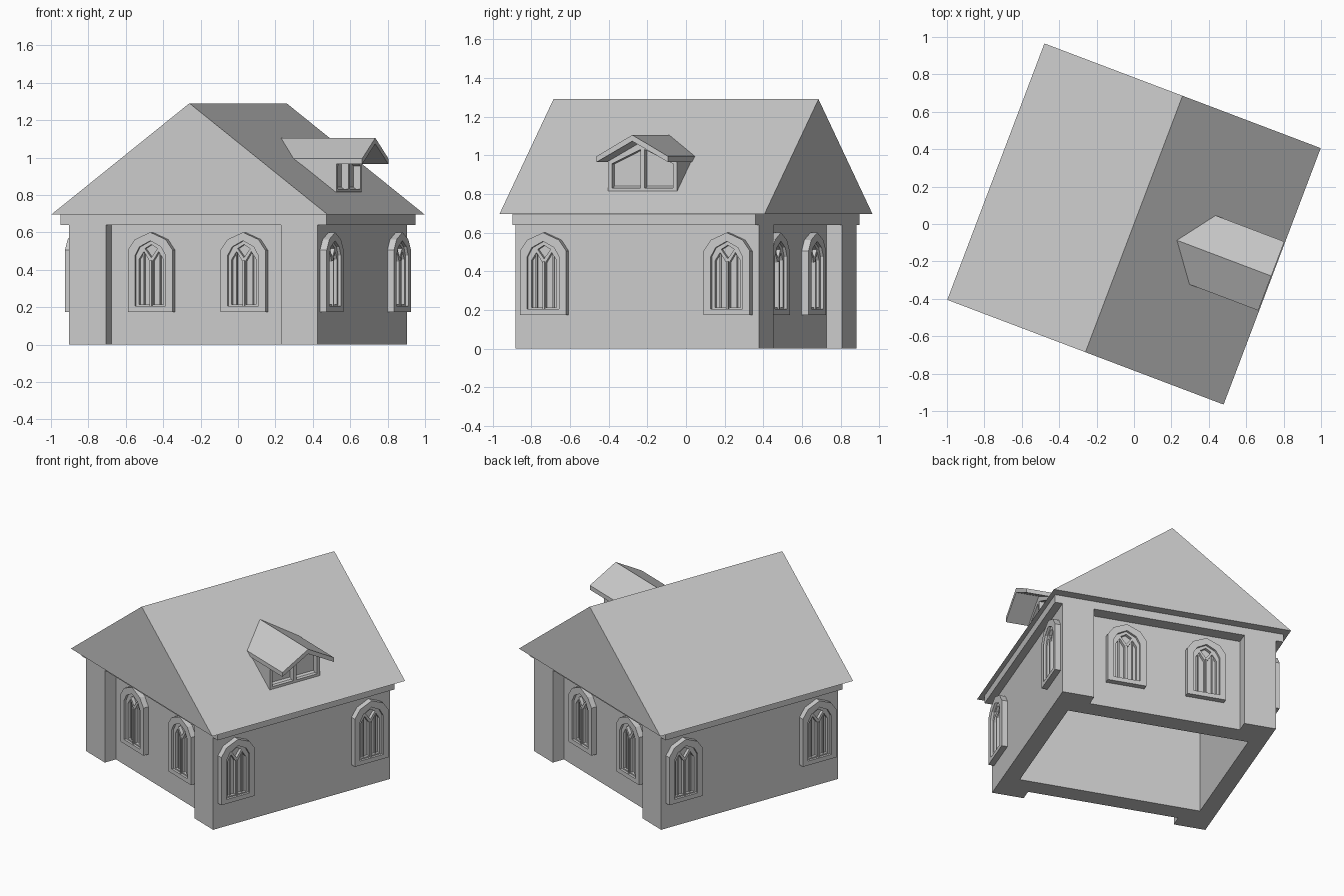
import bpy, bmesh, math
from mathutils import Matrix, Vector

if "Cube" in bpy.data.objects:
    bpy.data.objects.remove(bpy.data.objects["Cube"])

TURN = Matrix.Rotation(math.radians(-20.75), 4, 'Z')


def extrude(name, loops, depth, mat=Matrix()):
    """Extrude an outline (first loop) with optional holes along local z."""
    bm = bmesh.new()
    edges = []
    for pts in loops:
        vs = [bm.verts.new((x, y, 0)) for x, y in pts]
        edges += [bm.edges.new((vs[i - 1], vs[i])) for i in range(len(vs))]
    if len(loops) == 1:
        bm.faces.new(vs)
    else:
        bmesh.ops.triangle_fill(bm, edges=edges, use_beauty=True, normal=(0, 0, 1))
    ext = bmesh.ops.extrude_face_region(bm, geom=bm.faces[:], use_keep_orig=True)
    bmesh.ops.translate(bm, vec=(0, 0, depth),
                        verts=[g for g in ext["geom"] if isinstance(g, bmesh.types.BMVert)])
    bmesh.ops.recalc_face_normals(bm, faces=bm.faces[:])
    bm.transform(TURN @ mat)
    me = bpy.data.meshes.new(name)
    bm.to_mesh(me)
    bm.free()
    ob = bpy.data.objects.new(name, me)
    bpy.context.collection.objects.link(ob)
    return ob


def facing(angle, dist, side=0, z=0):
    """Local x = along wall, y = up, z = outward; angle 0 faces front."""
    return (Matrix.Rotation(math.radians(angle), 4, 'Z')
            @ Matrix.Translation((side, -dist, z))
            @ Matrix.Rotation(math.pi / 2, 4, 'X'))


def rect(x0, x1, y0, y1):
    return [(x0, y0), (x1, y0), (x1, y1), (x0, y1)]


def mirror(half):
    """Close a right-hand half outline by mirroring in x."""
    return half + [(-x, y) for x, y in reversed(half) if x > 1e-6]


def bar(a, b, w):
    a, b = Vector(a), Vector(b)
    n = (b - a).normalized().orthogonal() * w / 2
    return [tuple(p) for p in (a - n, b - n, b + n, a + n)]


# Walls: flush corner pilasters, recessed middles on the gable sides
U, V, REC, PIL = 0.71, 0.673, 0.588, 0.50
top = [(U, V), (PIL, V), (PIL, REC)]
right_half = [(PIL, -REC), (PIL, -V), (U, -V)] + top
hole = rect(-0.60, 0.60, -0.46, 0.46)
extrude("walls", [mirror(right_half), hole], 0.64)

# Cornice band below the eaves
extrude("cornice", [rect(-0.76, 0.76, -V, V), hole], 0.055, Matrix.Translation((0, 0, 0.64)))

# Gabled main roof
extrude("main_roof", [[(-0.79, 0.695), (0.79, 0.695), (0, 1.29)]], 1.466, facing(0, -0.733))


# Pointed windows
def window(mat):
    outer = mirror([(0.128, 0.175), (0.128, 0.505), (0.088, 0.562), (0, 0.60)])
    inner = mirror([(0.088, 0.205), (0.088, 0.475), (0.062, 0.522), (0, 0.555)])
    extrude("window_frame", [outer, inner], 0.038, mat)
    lancet = [(0.009, 0.213), (0.070, 0.213), (0.070, 0.455), (0.042, 0.497), (0.009, 0.445)]
    eye = mirror([(0, 0.465), (0.036, 0.513), (0, 0.535)])
    sash = mirror([(0.090, 0.20), (0.090, 0.476), (0.063, 0.524), (0, 0.557)])
    extrude("window_tracery", [sash, lancet, [(-x, y) for x, y in lancet], eye], 0.022, mat)
    for s in (-1, 1):
        extrude("window_mullion", [bar((s * 0.046, 0.21), (s * 0.046, 0.49), 0.008)], 0.012, mat)
    extrude("center_mullion", [rect(-0.006, 0.006, 0.205, 0.45)], 0.03, mat)


for angle in (0, 180):
    for s in (-0.265, 0.265):
        window(facing(angle, REC, s))
for angle in (90, -90):
    for s in (-0.508, 0.508):
        window(facing(angle, U, s))

# Dormer: body, framed window with two panes, overhanging roof
body = mirror([(0.19, 0.815), (0.19, 0.969), (0, 1.075)])
pane = [(0.011, 0.832), (0.170, 0.832), (0.170, 0.955), (0.011, 1.03)]
extrude("dormer_body", [body], 0.345, facing(90, 0.25))
extrude("dormer_window_frame", [body, pane, [(-x, y) for x, y in pane]], 0.04, facing(90, 0.595))
chevron = [(0, 1.105), (0.197, 0.995), (0.197, 0.965), (0, 1.073), (-0.197, 0.965), (-0.197, 0.995)]
extrude("dormer_roof", [chevron], 0.585, facing(90, 0.20))
